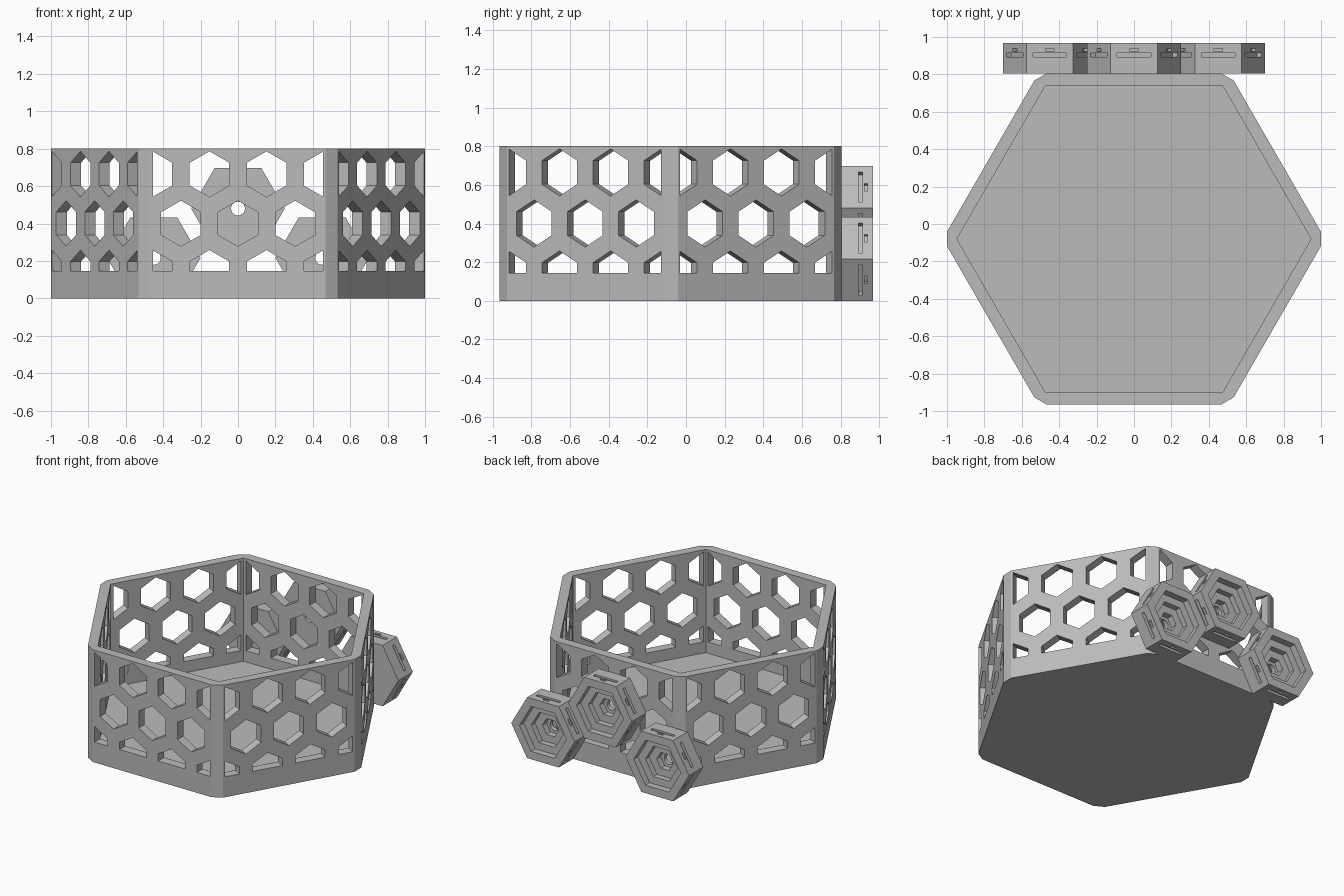
import bpy, bmesh, math
from mathutils import Matrix, Vector

cube = bpy.data.objects.get("Cube")
if cube:
    bpy.data.objects.remove(cube, do_unlink=True)

grey = bpy.data.materials.new("plain grey")
grey.use_nodes = True
GREY = (0.5, 0.5, 0.5, 1)
grey.diffuse_color = GREY
grey.node_tree.nodes["Principled BSDF"].inputs["Base Color"].default_value = GREY

BOX_Y = -0.08
WALL_OUT, WALL_IN, BOX_H, FLOOR = 0.885, 0.82, 0.8, 0.065
PITCH, HOLE_R = 0.305, 0.122
COS30 = math.cos(math.pi / 6)


def make_object(name, bm, helper=False):
    bmesh.ops.recalc_face_normals(bm, faces=bm.faces)
    mesh = bpy.data.meshes.new(name)
    bm.to_mesh(mesh)
    bm.free()
    mesh.materials.append(grey)
    obj = bpy.data.objects.new(name, mesh)
    bpy.context.collection.objects.link(obj)
    obj.hide_render = helper
    return obj


def prism(bm, radius, low, high, sides=6, turn=0.0, matrix=Matrix()):
    """Upright prism between two heights, first corner at the turn angle."""
    rings = [[bm.verts.new(matrix @ Vector((radius * math.cos(a), radius * math.sin(a), z)))
              for a in (turn + math.tau * i / sides for i in range(sides))] for z in (low, high)]
    bm.faces.new(rings[0][::-1])
    bm.faces.new(rings[1])
    for i in range(sides):
        j = (i + 1) % sides
        bm.faces.new((rings[0][i], rings[0][j], rings[1][j], rings[1][i]))


def block(bm, centre, size, matrix=Matrix()):
    bmesh.ops.create_cube(bm, size=1, matrix=matrix @ Matrix.Translation(centre) @ Matrix.Diagonal((*size, 1)))


def clip(bm, point, normal):
    cut = bmesh.ops.bisect_plane(bm, geom=bm.verts[:] + bm.edges[:] + bm.faces[:],
                                 plane_co=point, plane_no=normal, clear_outer=True)
    edges = [e for e in cut["geom_cut"] if isinstance(e, bmesh.types.BMEdge)]
    bmesh.ops.holes_fill(bm, edges=edges, sides=0)


def subtract(obj, cutter):
    mod = obj.modifiers.new("cut", 'BOOLEAN')
    mod.operation = 'DIFFERENCE'
    mod.solver = 'EXACT'
    mod.object = cutter
    bpy.context.view_layer.objects.active = obj
    bpy.ops.object.modifier_apply(modifier=mod.name)
    bpy.data.objects.remove(cutter, do_unlink=True)


# Hexagonal tray with chamfered corners and a floor
bm = bmesh.new()
prism(bm, WALL_OUT / COS30, 0, BOX_H)
for i in range(6):
    a = i * math.pi / 3
    n = Vector((math.cos(a), math.sin(a), 0))
    clip(bm, n, n)
tray = make_object("honeycomb_tray", bm)
bm = bmesh.new()
prism(bm, WALL_IN / COS30, FLOOR, BOX_H + 0.1)
subtract(tray, make_object("tray_hollow", bm, True))

# Honeycomb openings for one wall, clipped to a rectangular panel
panel = bmesh.new()
upright = Matrix.Rotation(math.pi / 2, 4, 'X')
for row in range(3):
    count = 3 if row == 1 else 4
    for i in range(count):
        u = (i - (count - 1) / 2) * PITCH
        spot = Matrix.Translation((u, 0, 0.135 + row * PITCH * COS30 + 0.001))
        prism(panel, HOLE_R, 0.80, 0.92, turn=math.pi / 6, matrix=spot @ upright)
clip(panel, (0.455, 0, 0), (1, 0, 0))
clip(panel, (-0.455, 0, 0), (-1, 0, 0))
clip(panel, (0, 0, 0.145), (0, 0, -1))
panel_mesh = bpy.data.meshes.new("panel_openings")
panel.to_mesh(panel_mesh)
panel.free()

# Repeat the openings on all six walls
bm = bmesh.new()
for i in range(6):
    start = len(bm.verts)
    bm.from_mesh(panel_mesh)
    bm.verts.ensure_lookup_table()
    bmesh.ops.rotate(bm, verts=bm.verts[start:], cent=(0, 0, 0),
                     matrix=Matrix.Rotation(i * math.pi / 3, 3, 'Z'))
bpy.data.meshes.remove(panel_mesh)
subtract(tray, make_object("wall_openings", bm, True))
tray.location.y = BOX_Y

# Hexagonal connector: stepped recess, screw hole and side slots
PUCK_R, DEPTH = 0.25, 0.162


def connector(name, x, z):
    bm = bmesh.new()
    prism(bm, PUCK_R, 0, DEPTH)
    puck = make_object(name, bm)
    for radius, low in ((0.185, 0.115), (0.125, 0.075), (0.065, 0.03)):
        bm = bmesh.new()
        prism(bm, radius, low, DEPTH + 0.05)
        subtract(puck, make_object("recess", bm, True))
    bm = bmesh.new()
    prism(bm, 0.037, -0.05, 0.1, sides=32)
    subtract(puck, make_object("screw_hole", bm, True))
    bm = bmesh.new()
    for i in range(6):
        side = Matrix.Rotation(i * math.pi / 3, 4, 'Z')
        block(bm, (0, PUCK_R * COS30, 0.098), (0.18, 0.06, 0.022), side)
        block(bm, (0, PUCK_R * COS30, 0.126), (0.045, 0.04, 0.016), side)
    subtract(puck, make_object("side_slots", bm, True))
    puck.rotation_euler.x = -math.pi / 2
    puck.location = (x, WALL_OUT + BOX_Y, z)


connector("upper_connector", 0, 0.48)
for name, x in (("left_connector", 0.45), ("right_connector", -0.45)):
    connector(name, x, PUCK_R * COS30)
